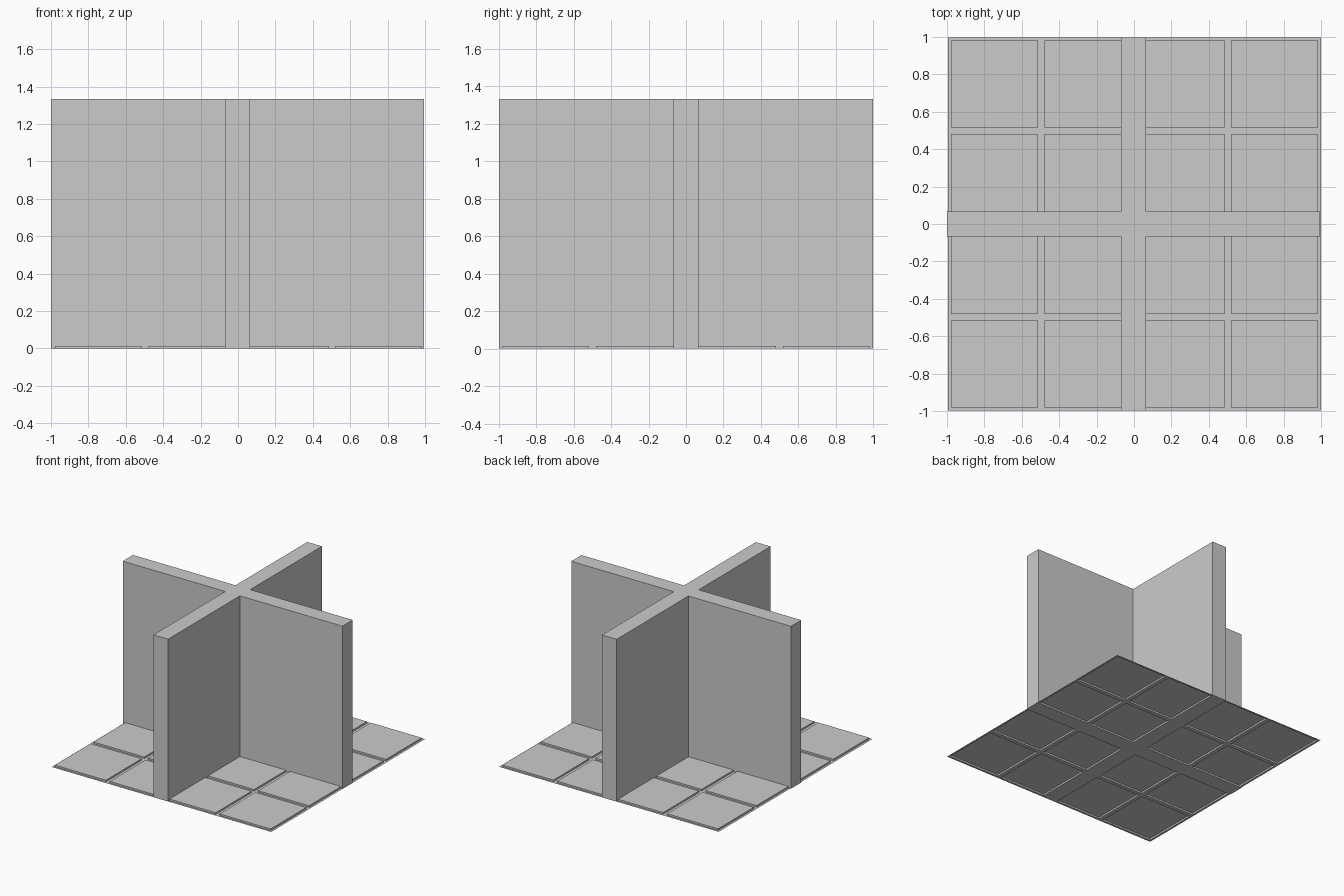
import bpy, bmesh

if "Cube" in bpy.data.objects:
    bpy.data.objects.remove(bpy.data.objects["Cube"])

PLATE = 1.995      # floor width
T = 0.0665         # half wall thickness
L = 0.9975         # half wall length
H = 1.333          # wall height
SHIFT = 0.0025     # tiny sideways offset between walls and floor


def add_object(name, bm, x):
    mesh = bpy.data.meshes.new(name)
    bm.to_mesh(mesh)
    bm.free()
    obj = bpy.data.objects.new(name, mesh)
    obj.location.x = x
    bpy.context.collection.objects.link(obj)
    return obj


# Floor: thin sheet split into 4 x 4 cells, each raised as a tile
bm = bmesh.new()
bmesh.ops.create_grid(bm, x_segments=4, y_segments=4, size=PLATE / 2)
cells = bm.faces[:]
bmesh.ops.inset_individual(bm, faces=cells, thickness=0.0175, use_even_offset=True)
bmesh.ops.inset_individual(bm, faces=cells, thickness=0.0, depth=0.0135)
add_object("tiled_floor", bm, SHIFT)

# Crossing walls: plus-shaped profile extruded upward
bm = bmesh.new()
arm = [(T, T), (T, L), (-T, L)]
profile = []
for _ in range(4):
    profile += arm
    arm = [(-y, x) for x, y in arm]
base = bm.faces.new([bm.verts.new((x, y, 0)) for x, y in profile])
result = bmesh.ops.extrude_face_region(bm, geom=[base], use_keep_orig=True)
top = [v for v in result["geom"] if isinstance(v, bmesh.types.BMVert)]
bmesh.ops.translate(bm, vec=(0, 0, H), verts=top)
bmesh.ops.recalc_face_normals(bm, faces=bm.faces[:])
add_object("cross_walls", bm, -SHIFT)
